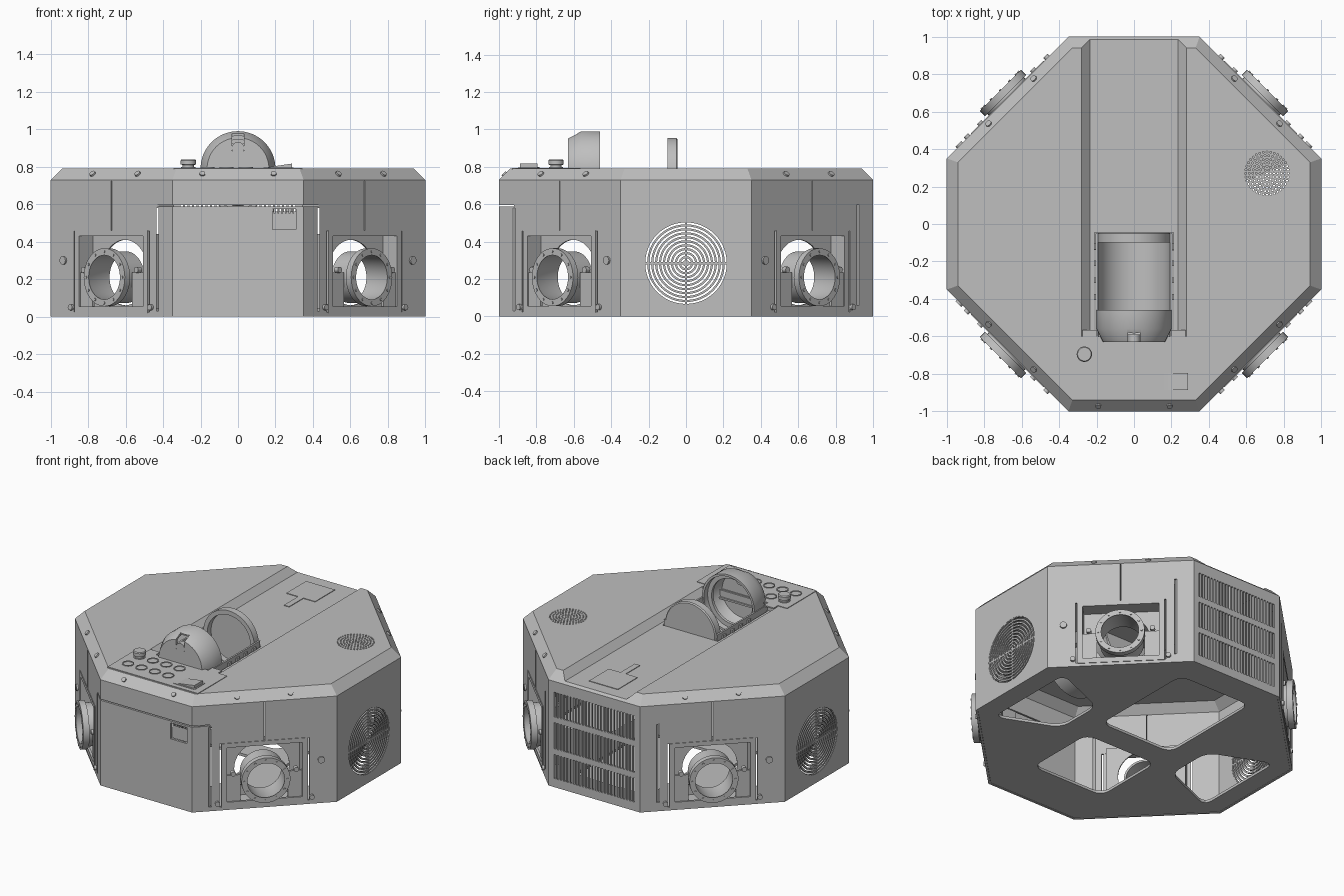
import bpy, bmesh
from math import pi, sin, cos, radians
from mathutils import Matrix, Vector

cube = bpy.data.objects.get("Cube")
if cube:
    bpy.data.objects.remove(cube, do_unlink=True)

grey = bpy.data.materials.new("sheet_metal_grey")
grey.use_nodes = True
grey.diffuse_color = (0.52, 0.52, 0.52, 1)
grey.node_tree.nodes["Principled BSDF"].inputs["Base Color"].default_value = (0.52, 0.52, 0.52, 1)
I = Matrix()


def finish(name, bm, matrix=I):
    bmesh.ops.remove_doubles(bm, verts=bm.verts, dist=1e-5)
    bmesh.ops.recalc_face_normals(bm, faces=bm.faces)
    bm.transform(matrix)
    mesh = bpy.data.meshes.new(name)
    bm.to_mesh(mesh)
    bm.free()
    mesh.materials.append(grey)
    ob = bpy.data.objects.new(name, mesh)
    bpy.context.collection.objects.link(ob)
    return ob


def loft(name, rings, matrix=I, corner=0):
    """Solid through stacked rings of points; corner rounds the long edges."""
    bm = bmesh.new()
    loops = [[bm.verts.new(p) for p in ring] for ring in rings]
    n = len(loops[0])
    for a, b in zip(loops, loops[1:]):
        for i in range(n):
            j = (i + 1) % n
            bm.faces.new((a[i], a[j], b[j], b[i]))
    bm.faces.new(loops[0][::-1])
    bm.faces.new(loops[-1])
    if corner:
        sides = [e for e in bm.edges if abs(e.verts[0].co.z - e.verts[1].co.z) > 0.01]
        bmesh.ops.bevel(bm, geom=sides, offset=corner, segments=4, affect='EDGES', profile=0.5)
    return finish(name, bm, matrix)


def boxes(name, spans, matrix=I):
    """Boxes, each given as (x0, x1, y0, y1, z0, z1)."""
    bm = bmesh.new()
    for x0, x1, y0, y1, z0, z1 in spans:
        m = Matrix.Translation(((x0 + x1) / 2, (y0 + y1) / 2, (z0 + z1) / 2))
        bmesh.ops.create_cube(bm, size=1, matrix=m @ Matrix.Diagonal((x1 - x0, y1 - y0, z1 - z0, 1)))
    return finish(name, bm, matrix)


def rods(name, spots, r, length, matrix=I, segs=16):
    """Upright cylinders centred on the spots."""
    bm = bmesh.new()
    for s in spots:
        bmesh.ops.create_cone(bm, cap_ends=True, segments=segs, radius1=r, radius2=r,
                              depth=length, matrix=Matrix.Translation(s))
    return finish(name, bm, matrix)


def lathe(name, profile, matrix=I, segs=48):
    """Closed profile of (radius, height) turned around the local x axis."""
    bm = bmesh.new()
    loops = []
    for k in range(segs):
        a = 2 * pi * k / segs
        loops.append([bm.verts.new((h, r * cos(a), r * sin(a))) for r, h in profile])
    n = len(profile)
    for k in range(segs):
        a, b = loops[k], loops[(k + 1) % segs]
        for i in range(n):
            bm.faces.new((a[i], a[(i + 1) % n], b[(i + 1) % n], b[i]))
    return finish(name, bm, matrix)


def cut(ob, cutter):
    cutter.hide_render = True
    mod = ob.modifiers.new("cut", 'BOOLEAN')
    mod.operation, mod.solver, mod.object = 'DIFFERENCE', 'EXACT', cutter
    bpy.context.view_layer.objects.active = ob
    bpy.ops.object.modifier_apply(modifier=mod.name)
    bpy.data.objects.remove(cutter, do_unlink=True)


def octagon(half, z, flat=0.35):
    s, f = half, flat * half
    return [(f, -s, z), (s, -f, z), (s, f, z), (f, s, z),
            (-f, s, z), (-s, f, z), (-s, -f, z), (-f, -s, z)]


def trough(w, floor, front):
    ring = lambda y: [(-w, y, floor), (w, y, floor), (w + 0.11, y, floor + 0.11), (-w - 0.11, y, floor + 0.11)]
    return loft("trough_cutter", [ring(front), ring(1.2)])


def turn(degrees, offset=0, z=0):
    return Matrix.Rotation(radians(degrees), 4, 'Z') @ Matrix.Translation((offset, 0, z))


LAY = Matrix.Rotation(pi / 2, 4, 'Y')   # upright rod becomes an outward rod
DIAG = 1.35 / 2 ** 0.5

# Octagonal sheet shell with chamfered lid and a trough along the top
shell = loft("shell", [octagon(1, 0), octagon(1, 0.73), octagon(0.94, 0.79)])
cut(shell, trough(0.235, 0.745, -0.6))
core = loft("core_cutter", [octagon(0.985, -0.1), octagon(0.985, 0.725), octagon(0.93, 0.778)])
cut(core, trough(0.241, 0.733, -0.612))
cut(shell, core)
cut(shell, boxes("cradle_cutter", [(-0.21, 0.21, -0.59, -0.045, 0.65, 0.9)]))

# Rear vent slots in three rows
slots = []
for z0, z1 in ((0.06, 0.225), (0.265, 0.445), (0.485, 0.655)):
    for i in range(26):
        x = -0.3 + 0.024 * i
        slots.append((x - 0.007, x + 0.007, 0.9, 1.1, z0, z1))
cut(shell, boxes("vent_cutter", slots))

# Door gaps, hand opening and sound holes
cut(shell, boxes("door_gap_cutter", [(-0.43, 0.43, -1.1, -0.85, 0.588, 0.596)]))
for s in (-1, 1):
    x = 0.43 * s
    cut(shell, boxes("door_side_cutter", [(x - 0.006, x + 0.006, -1.1, -0.85, 0.03, 0.58),
                                          (x - 0.006, x + 0.006, 0.85, 1.1, 0.06, 0.6)]))
cut(shell, boxes("hand_cutter", [(0.185, 0.31, -1.1, -0.9, 0.465, 0.575)]))
boxes("hand_pocket", [(0.17, 0.325, -0.955, -0.945, 0.45, 0.56)] +
      [(0.19 + 0.02 * i, 0.2 + 0.02 * i, -0.98, -0.97, 0.55, 0.585) for i in range(6)])
dots = [(0.71, 0.27, 0.78)]
for k in range(1, 7):
    for i in range(6 * k):
        a = 2 * pi * i / (6 * k)
        dots.append((0.71 + 0.019 * k * cos(a), 0.27 + 0.019 * k * sin(a), 0.78))
cut(shell, rods("sound_hole_cutter", dots, 0.0055, 0.1, segs=6))

# Four diagonal ports
for a in (45, 135, 225, 315):
    m = turn(a, DIAG)
    cut(shell, boxes("port_cutter", [(-0.05, 0.05, -0.285, 0.285, 0.025, 0.458)], m))
    cut(shell, boxes("seam_cutter", [(-0.05, 0.05, -0.003, 0.003, 0.45, 0.725)], m))
    boxes("port_frame", [(-0.012, 0.004, -0.275, 0.275, 0.02, 0.055), (-0.012, 0.004, -0.275, 0.275, 0.43, 0.46),
                         (-0.012, 0.004, -0.275, -0.24, 0.055, 0.43), (-0.012, 0.004, 0.24, 0.275, 0.055, 0.43)], m)
    boxes("port_sleeve", [(-0.1, -0.012, -0.25, 0.25, 0.43, 0.44), (-0.1, -0.012, -0.25, 0.25, 0.04, 0.05),
                          (-0.1, -0.012, -0.25, -0.24, 0.05, 0.43), (-0.1, -0.012, 0.24, 0.25, 0.05, 0.43)], m)
    back = boxes("port_back_plate", [(-0.11, -0.1, -0.25, 0.25, 0.04, 0.44)], m)
    cut(back, rods("port_hole_cutter", [(0, 0, 0)], 0.175, 0.4, m @ Matrix.Translation((-0.1, 0, 0.235)) @ LAY, 40))
    boxes("port_brackets", [(-0.02, -0.005, s * 0.195 - 0.045, s * 0.195 + 0.045, 0.055, 0.235) for s in (-1, 1)], m)
    lathe("port_ring", [(0.155, 0.055), (0.155, 0.015), (0.138, 0.015), (0.138, -0.11),
                        (0.125, -0.11), (0.125, 0.04), (0.118, 0.055)], turn(a, DIAG, 0.21))
    rods("port_ring_bolts", [(0.137 * cos(k * pi / 6), 0.137 * sin(k * pi / 6), 0) for k in range(12)],
         0.007, 0.008, turn(a, DIAG + 0.056, 0.21) @ LAY, 8)
    rods("port_ear_bolts", [(-0.25, -0.2, 0), (-0.25, 0.2, 0), (-0.05, -0.3, 0), (-0.05, 0.3, 0)],
         0.016, 0.03, m @ LAY)
    tilt = turn(a, DIAG - 0.028, 0.762) @ Matrix.Rotation(pi / 4, 4, 'Y')
    rods("lid_screws", [(0, -0.17, 0), (0, 0.17, 0)], 0.017, 0.014, tilt)

# Round side grilles
for a in (0, 180):
    cut(shell, rods("grille_cutter", [(0, 0, 0)], 0.222, 0.2, turn(a, 1, 0.285) @ LAY, 64))
    m = turn(a, 0.992, 0.285)
    for k in range(11):
        r = 0.006 + 0.0212 * k
        lathe("grille_ring", [(r, -0.006), (r + 0.011, -0.006), (r + 0.011, 0.006), (r, 0.006)], m)
    boxes("grille_spokes", [(-0.005, 0.005, -0.222, 0.222, -0.006, 0.006),
                            (-0.005, 0.005, -0.006, 0.006, -0.222, 0.222)], m)

# Door and rear panel bolts beside the flat walls
for sx in (-1, 1):
    for sy in (-1, 1):
        angle = {(1, 1): 45, (-1, 1): 135, (-1, -1): 225, (1, -1): 315}[sx, sy]
        rods("panel_bolt", [(-0.3, 0.36 * -sx * sy, 0)], 0.022, 0.022, turn(angle, DIAG) @ LAY)
front_tilt = Matrix.Translation((0, -0.972, 0.762)) @ Matrix.Rotation(pi / 4, 4, 'X')
rods("front_screws", [(-0.19, 0, 0), (0.19, 0, 0)], 0.015, 0.012, front_tilt)

# Base plate with four rounded openings
base = loft("base_plate", [octagon(0.984, 0.002), octagon(0.984, 0.02)])
side = [(0.45, -0.17), (0.86, -0.36), (0.9, -0.3), (0.9, 0.3), (0.86, 0.36), (0.45, 0.17)]
side = [side[0], (0.86, -0.34), (0.86, 0.34), side[-1]]
openings = [[(-0.27, 0.03), (0.29, 0.03), (0.29, 0.8), (-0.27, 0.8)],
            [(-0.29, -0.66), (0.27, -0.66), (0.27, -0.14), (-0.29, -0.14)],
            side, [(-x, y) for x, y in side]]
for pts in openings:
    cut(base, loft("opening_cutter", [[(x, y, z) for x, y in pts] for z in (-0.1, 0.1)], corner=0.07))

# Half-round cradle in the top
arc = [pi + pi * i / 24 for i in range(25)]
section = [(0.205, t) for t in arc] + [(0.193, t) for t in reversed(arc)]
loft("cradle", [[(r * cos(t), y, 0.785 + r * sin(t)) for r, t in section] for y in (-0.6, -0.05)])
boxes("cradle_clips", [(s * 0.208 - 0.006, s * 0.208 + 0.006, y - 0.015, y + 0.015, 0.74, 0.765)
                       for s in (-1, 1) for y in (-0.12, -0.21, -0.3, -0.39)])

# Hollow end caps facing each other
cap = lathe("front_cap", [(0.2, 0.46), (0.2, 0.56), (0.165, 0.63), (0, 0.63), (0, 0.615),
                          (0.155, 0.615), (0.185, 0.555), (0.185, 0.46)], turn(-90, 0, 0.79), 64)
cut(cap, boxes("cap_slot_cutter", [(-0.033, 0.033, -0.7, -0.575, 0.885, 0.978)]))
rods("cap_pivot", [(0, 0, 0)], 0.033, 0.04, turn(-90, 0.61, 0.9) @ LAY, 24)
lathe("cap_inner_ring", [(0.185, 0.5), (0.185, 0.52), (0.155, 0.52), (0.155, 0.5)], turn(-90, 0, 0.79))
lathe("rear_cap", [(0.195, 0.1), (0.195, 0.052), (0.188, 0.045), (0, 0.045), (0, 0.058),
                   (0.165, 0.058), (0.165, 0.1)], turn(-90, 0, 0.76), 64)

# Control panel with button rims, knob and rocker switch
boxes("control_panel", [(-0.345, 0.345, -0.93, -0.61, 0.785, 0.794),
                        (-0.275, -0.2, -0.61, -0.565, 0.785, 0.794), (0.2, 0.275, -0.61, -0.565, 0.785, 0.794)])
for x in (-0.265, -0.163, -0.061, 0.041):
    for y in (-0.695, -0.82):
        spot = Matrix.Translation((x, y, 0.794)) @ Matrix.Rotation(-pi / 2, 4, 'Y')
        lathe("button_rim", [(0.038, 0), (0.038, 0.004), (0.031, 0.004), (0.031, 0)], spot, 32)
knob = Matrix.Translation((-0.265, -0.695, 0.79)) @ Matrix.Rotation(-pi / 2, 4, 'Y')
lathe("knob", [(0, 0), (0.03, 0), (0.03, 0.02), (0.041, 0.022), (0.041, 0.044), (0.036, 0.05), (0, 0.05)], knob, 32)
boxes("switch_frame", [(0.135, 0.297, -0.897, -0.785, 0.79, 0.797)])
loft("rocker_switch", [[(0.15, y, 0.792), (0.288, y, 0.792), (0.288, y, 0.817), (0.16, y, 0.798)]
                       for y in (-0.887, -0.795)])

# Thin service cover on the trough floor
boxes("service_cover", [(-0.11, 0.11, 0.685, 0.9, 0.743, 0.749), (-0.02, 0.02, 0.53, 0.685, 0.743, 0.749)])

bpy.ops.object.select_all(action='DESELECT')
for ob in bpy.context.scene.objects:
    if ob.type == 'MESH' and grey.name in ob.data.materials:
        ob.select_set(True)
        bpy.context.view_layer.objects.active = ob
bpy.ops.object.shade_smooth_by_angle(angle=radians(30))
